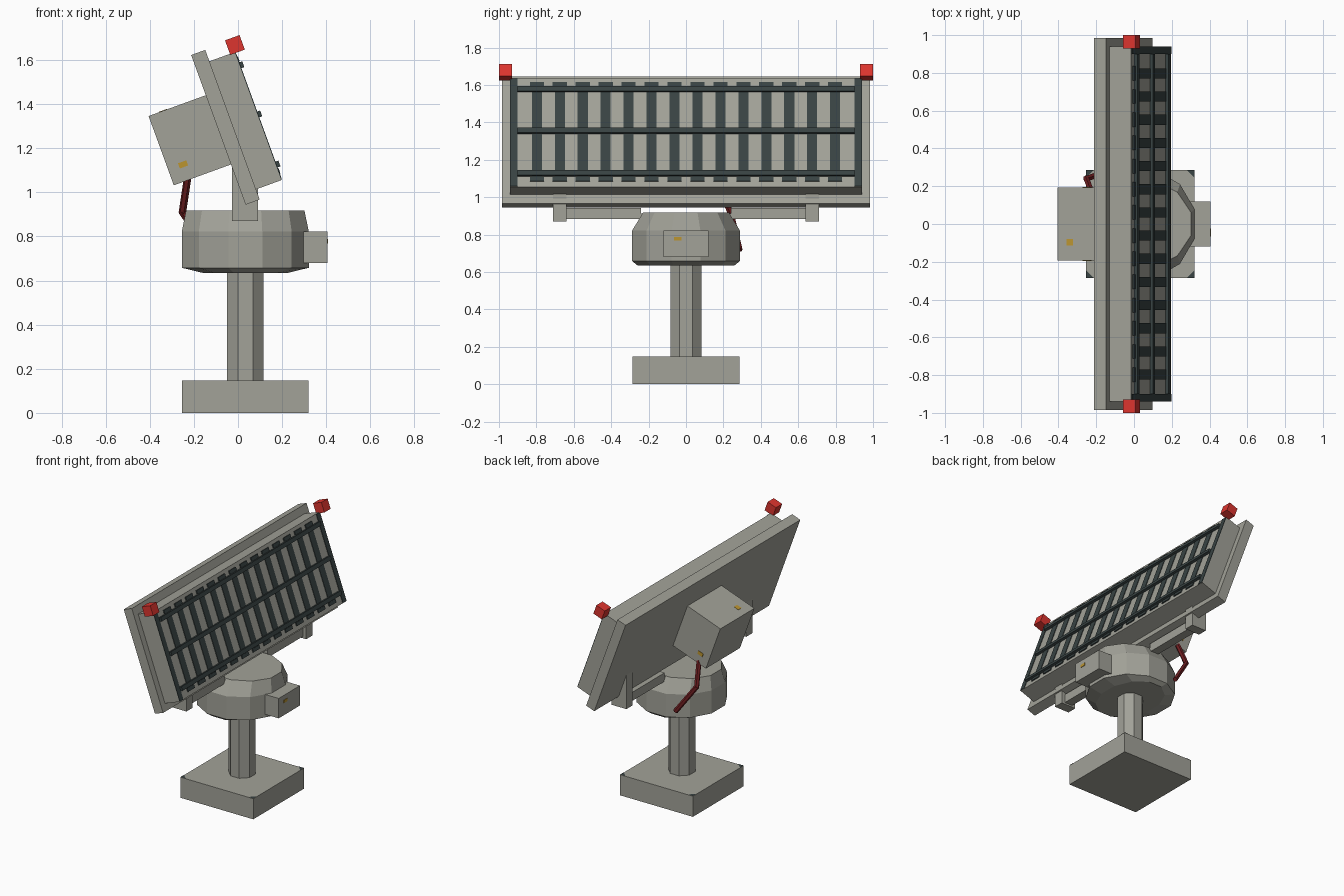
import bpy, bmesh, math
from mathutils import Matrix, Vector

if "Cube" in bpy.data.objects:
    bpy.data.objects.remove(bpy.data.objects["Cube"])


def material(name, rgb):
    m = bpy.data.materials.new(name)
    m.diffuse_color = (*rgb, 1)
    m.use_nodes = True
    m.node_tree.nodes["Principled BSDF"].inputs["Base Color"].default_value = m.diffuse_color
    return m


GREY = material("warm grey", (0.36, 0.36, 0.315))
DARK = material("dark slate", (0.040, 0.056, 0.056))
RED = material("lamp red", (0.72, 0.035, 0.028))
CABLE = material("cable red", (0.16, 0.013, 0.015))
GOLD = material("gold", (0.50, 0.30, 0.03))

# Frame of the panel, leaning back 20 degrees
TILT = Matrix.Translation((-0.057, 0, 1.295)) @ Matrix.Rotation(math.radians(-20), 4, 'Y')


def finish(name, bm, mat, frame=None):
    if frame:
        bm.transform(frame)
    bmesh.ops.recalc_face_normals(bm, faces=bm.faces)
    me = bpy.data.meshes.new(name)
    bm.to_mesh(me)
    bm.free()
    me.materials.append(mat)
    ob = bpy.data.objects.new(name, me)
    bpy.context.collection.objects.link(ob)
    return ob


def add_box(bm, lo, hi):
    lo, hi = Vector(lo), Vector(hi)
    bmesh.ops.create_cube(bm, size=1, matrix=Matrix.Translation((lo + hi) / 2)
                          @ Matrix.Diagonal((*(hi - lo), 1)))


def boxes(name, mat, spans, frame=None):
    bm = bmesh.new()
    for lo, hi in spans:
        add_box(bm, lo, hi)
    return finish(name, bm, mat, frame)


def rings(name, mat, sides, levels, cx, phase=0.5):
    """Stack of polygon rings (rx, ry, z), capped at both ends."""
    bm = bmesh.new()
    loops = []
    for rx, ry, z in levels:
        loops.append([bm.verts.new((cx + rx * math.cos(a), ry * math.sin(a), z))
                      for a in (2 * math.pi * (i + phase) / sides for i in range(sides))])
    for a, b in zip(loops, loops[1:]):
        for i in range(sides):
            j = (i + 1) % sides
            bm.faces.new((a[i], a[j], b[j], b[i]))
    bm.faces.new(loops[0])
    bm.faces.new(loops[-1])
    return finish(name, bm, mat)


CX = 0.033  # pedestal axis

# Pedestal: foot, post, drum and motor housing
boxes("base", GREY, [((CX - 0.287, -0.285, 0), (CX + 0.287, 0.285, 0.147))])
rings("post", GREY, 8, [(0.089, 0.089, 0.14), (0.089, 0.089, 0.65)], CX)
rings("turret_drum", GREY, 12, [(0.20, 0.268, 0.635), (0.298, 0.298, 0.658),
                                (0.298, 0.298, 0.822), (0.278, 0.238, 0.917)], CX)
boxes("drum_housing", GREY, [((0.2, -0.12, 0.68), (0.405, 0.12, 0.822))])

# Small dark corners on the foot
bm = bmesh.new()
for sx in (-1, 1):
    for sy in (-1, 1):
        x, y, d = CX + sx * 0.287, sy * 0.285, 0.04
        bm.faces.new([bm.verts.new(p) for p in (
            (x, y, 0.149), (x - sx * d, y, 0.149), (x, y - sy * d, 0.149))])
finish("base_corner_marks", bm, DARK)
for f in bpy.data.objects["base_corner_marks"].data.polygons:
    if f.normal.z < 0:
        f.flip()

# Side arms and uprights carrying the panel
arms, uprights = [], []
for s in (-1, 1):
    y0, y1 = sorted((s * 0.20, s * 0.66))
    arms.append(((0.0, y0, 0.882), (0.063, y1, 0.912)))
    y0, y1 = sorted((s * 0.24, s * 0.66))
    arms.append(((0.0, y0, 0.905), (0.063, y1, 0.943)))
    y0, y1 = sorted((s * 0.64, s * 0.71))
    uprights.append(((-0.027, y0, 0.87), (0.09, y1, 1.13)))
boxes("support_arms", GREY, arms)
boxes("support_uprights", GREY, uprights)

# Leaning panel: back plate, front block, rear equipment box
boxes("back_plate", GREY, [((-0.034, -0.985, -0.361), (0.034, 0.985, 0.361))], TILT)
boxes("panel_block", GREY, [((0.02, -0.94, -0.312), (0.156, 0.94, 0.306))], TILT)
boxes("rear_box", GREY, [((-0.31, -0.192, -0.167), (-0.02, 0.192, 0.167))], TILT)

# Grille: upright slats with wider end caps, edge strips, three rails
slats = []
for i in range(16):
    y = -0.92 + i * 1.84 / 15
    if i in (0, 15):
        slats.append(((0.15, y - 0.02, -0.310), (0.160, y + 0.02, 0.304)))
        continue
    slats.append(((0.15, y - 0.027, -0.28), (0.160, y + 0.027, 0.28)))
    for z in (-0.27, 0.27):
        slats.append(((0.15, y - 0.038, z - 0.012), (0.163, y + 0.038, z + 0.012)))
boxes("grille_slats", DARK, slats, TILT)
boxes("grille_rails", DARK, [((0.15, -0.9, z - 0.014), (0.174, 0.9, z + 0.014))
                             for z in (-0.238, 0.004, 0.241)], TILT)

# Red lamps on the upper corners
boxes("corner_lamps", RED, [((0.133, y - 0.035, 0.301), (0.203, y + 0.035, 0.371))
                            for y in (-0.965, 0.965)], TILT)

# Gold plates on the rear box and the drum housing
boxes("rear_box_plates", GOLD, [
    ((-0.258, -0.115, 0.163), (-0.222, -0.08, 0.169)),
    ((-0.258, -0.195, -0.105), (-0.218, -0.19, -0.08)),
    ((-0.258, 0.19, -0.105), (-0.218, 0.195, -0.08))], TILT)
boxes("housing_plate", GOLD, [((0.402, -0.065, 0.768), (0.408, -0.025, 0.788))])

# Cable from the rear box to the drum
path = [(-0.225, 0.17, 1.09), (-0.252, 0.24, 0.91), (-0.12, 0.285, 0.72)]
bm = bmesh.new()
for a, b in zip(path, path[1:]):
    a, b = Vector(a), Vector(b)
    d = b - a
    bmesh.ops.create_cone(bm, cap_ends=True, segments=6, radius1=0.017, radius2=0.017,
                          depth=d.length + 0.01,
                          matrix=Matrix.Translation((a + b) / 2)
                          @ d.to_track_quat('Z', 'Y').to_matrix().to_4x4())
finish("cable", bm, CABLE)
